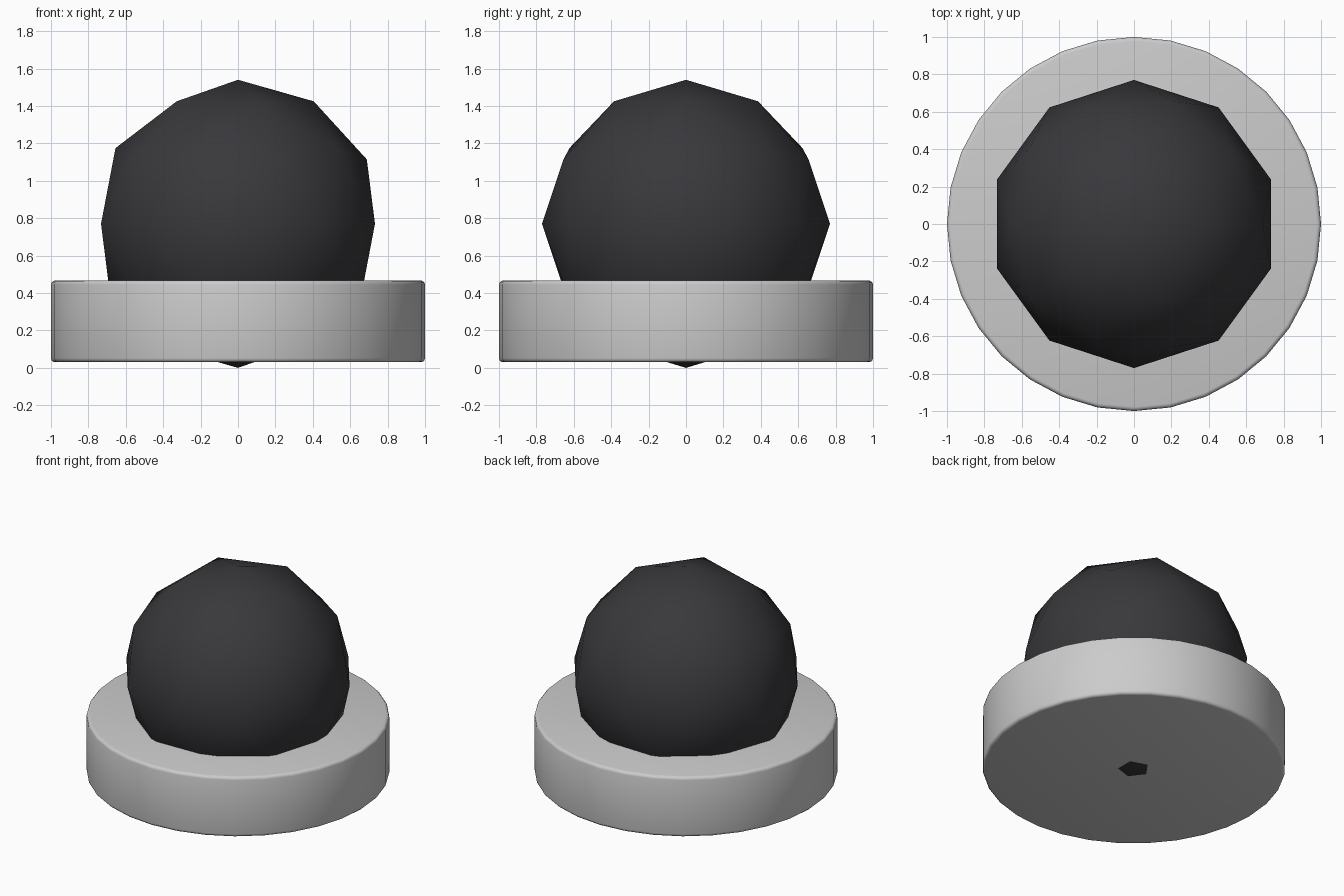
import bpy, math

if "Cube" in bpy.data.objects:
    bpy.data.objects.remove(bpy.data.objects["Cube"])

# Base disc: 32-sided, softly bevelled rims
z0, z1 = 0.03, 0.467
bpy.ops.mesh.primitive_cylinder_add(vertices=32, radius=1.0, depth=z1 - z0,
                                    location=(0, 0, (z0 + z1) / 2))
base = bpy.context.object
base.name = "base_disc"
bevel = base.modifiers.new("rim_bevel", 'BEVEL')
bevel.width = 0.022
bevel.segments = 3
bevel.limit_method = 'ANGLE'
bevel.angle_limit = math.radians(30)
bpy.ops.object.modifier_apply(modifier=bevel.name)
bpy.ops.object.shade_smooth_by_angle(angle=math.radians(35))

# Dark ball: coarse icosphere with smooth shading, its tip pokes through the base
R = 0.77
bpy.ops.mesh.primitive_ico_sphere_add(subdivisions=2, radius=R, location=(0, 0, R))
ball = bpy.context.object
ball.name = "ball"
bpy.ops.object.shade_smooth()
dark = bpy.data.materials.new("dark_grey")
dark.diffuse_color = (0.04, 0.04, 0.045, 1)
dark.use_nodes = True
dark.node_tree.nodes["Principled BSDF"].inputs["Base Color"].default_value = dark.diffuse_color
ball.data.materials.append(dark)
